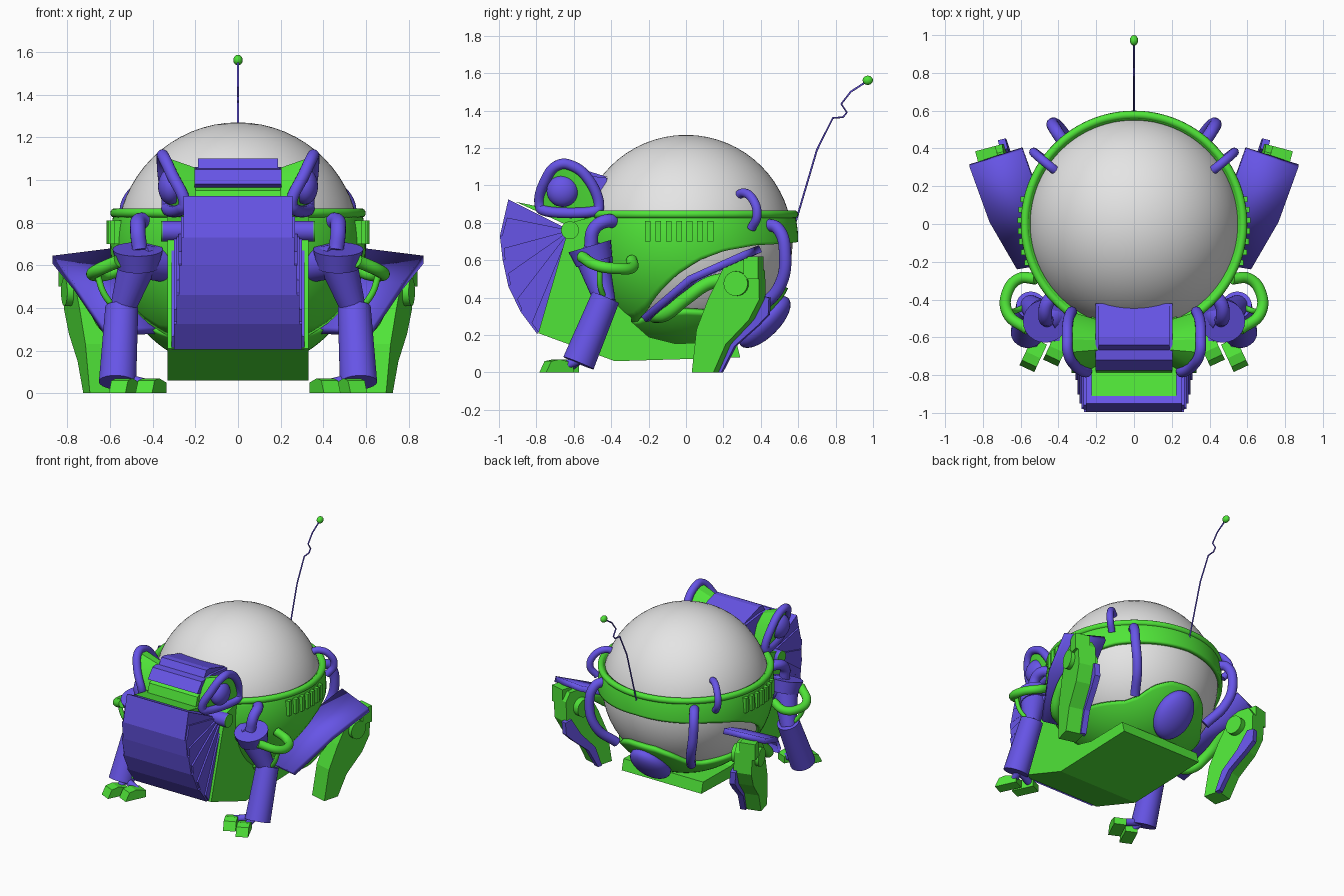
import bpy, bmesh, math
from mathutils import Vector, Matrix

if "Cube" in bpy.data.objects:
    bpy.data.objects.remove(bpy.data.objects["Cube"], do_unlink=True)


def material(name, rgb):
    m = bpy.data.materials.new(name)
    m.use_nodes = True
    m.diffuse_color = (*rgb, 1)
    m.node_tree.nodes["Principled BSDF"].inputs["Base Color"].default_value = (*rgb, 1)
    return m


GREEN = material("bright green", (0.08, 0.78, 0.04))
PURPLE = material("violet", (0.135, 0.09, 0.8))
GREY = material("light grey", (0.78, 0.78, 0.78))
CENTRE = Vector((0, 0, 0.7))
rounded = []


def finish(name, bm, mat, mirror=False, solid=0, flat=False):
    """Turn a bmesh into an object, with optional thickness and left-right mirror."""
    bmesh.ops.recalc_face_normals(bm, faces=bm.faces)
    me = bpy.data.meshes.new(name)
    bm.to_mesh(me)
    bm.free()
    me.materials.append(mat)
    ob = bpy.data.objects.new(name, me)
    bpy.context.collection.objects.link(ob)
    if solid:
        mod = ob.modifiers.new("thickness", "SOLIDIFY")
        mod.thickness, mod.offset = solid, -1
    if mirror:
        mod = ob.modifiers.new("mirror", "MIRROR")
        mod.use_mirror_merge = False
    if not flat:
        rounded.append(ob)


def prism(name, profile, x0, x1, mat, mirror=False, shear=0, move=None):
    """Extrude a (y, z) profile along x; shear leans it sideways with height."""
    bm = bmesh.new()
    a, b = [[bm.verts.new((x + (z - 0.5) * shear, y, z)) for y, z in profile] for x in (x0, x1)]
    bm.faces.new(a)
    bm.faces.new(b[::-1])
    for i in range(len(a)):
        j = (i + 1) % len(a)
        bm.faces.new((a[i], b[i], b[j], a[j]))
    if move:
        bmesh.ops.transform(bm, matrix=move, verts=bm.verts)
    finish(name, bm, mat, mirror, flat=True)


def cone(name, p, q, r0, r1, mat, mirror=True, sides=24):
    p, q = Vector(p), Vector(q)
    bm = bmesh.new()
    rot = (q - p).to_track_quat("Z", "Y").to_matrix().to_4x4()
    bmesh.ops.create_cone(bm, cap_ends=True, segments=sides, radius1=r0, radius2=r1,
                          depth=(q - p).length, matrix=Matrix.Translation((p + q) / 2) @ rot)
    finish(name, bm, mat, mirror)


def ball(name, at, size, mat, mirror=False, tilt=0, seg=32):
    bm = bmesh.new()
    m = Matrix.Translation(at) @ Matrix.Rotation(tilt, 4, "X") @ Matrix.Diagonal((*size, 1))
    bmesh.ops.create_uvsphere(bm, u_segments=seg, v_segments=seg // 2, radius=1, matrix=m)
    finish(name, bm, mat, mirror)


def tube(name, pts, r, mat, mirror=True, cyclic=False, smooth=True):
    cu = bpy.data.curves.new(name, "CURVE")
    cu.dimensions = "3D"
    cu.bevel_depth, cu.bevel_resolution, cu.use_fill_caps = r, 6, True
    cu.resolution_u = 8
    sp = cu.splines.new("BEZIER")
    sp.bezier_points.add(len(pts) - 1)
    for bp, co in zip(sp.bezier_points, pts):
        bp.co = co
        bp.handle_left_type = bp.handle_right_type = "AUTO" if smooth else "VECTOR"
    sp.use_cyclic_u = cyclic
    tmp = bpy.data.objects.new(name + "_path", cu)
    bpy.context.collection.objects.link(tmp)
    bpy.context.view_layer.update()
    me = bpy.data.meshes.new_from_object(tmp.evaluated_get(bpy.context.evaluated_depsgraph_get()))
    bm = bmesh.new()
    bm.from_mesh(me)
    bpy.data.objects.remove(tmp, do_unlink=True)
    bpy.data.meshes.remove(me)
    finish(name, bm, mat, mirror)


def lookup(table, a):
    for (a0, v0), (a1, v1) in zip(table, table[1:]):
        if a <= a1:
            return v0 + (v1 - v0) * (a - a0) / (a1 - a0)
    return table[-1][1]


def shell(name, top, bottom, radius=0.6, steps=96, rows=12):
    """Part of a sphere between two heights that vary with the angle from the back."""
    bm = bmesh.new()
    grid = []
    for i in range(steps):
        a = 2 * math.pi * i / steps
        back = math.degrees(min(a, 2 * math.pi - a))
        hi, lo = lookup(top, back), lookup(bottom, back)
        col = []
        for k in range(rows + 1):
            z = hi + (lo - hi) * k / rows
            r = math.sqrt(radius ** 2 - (z - CENTRE.z) ** 2)
            col.append(bm.verts.new((r * math.sin(a), r * math.cos(a), z)))
        grid.append(col)
    for i in range(steps):
        a, b = grid[i], grid[(i + 1) % steps]
        for k in range(rows):
            bm.faces.new((a[k], a[k + 1], b[k + 1], b[k]))
    finish(name, bm, GREEN, solid=0.03)


# Globe body and its green shell with side openings
ball("globe", CENTRE, (0.57,) * 3, GREY, seg=64)
shell("upper_shell", [(0, 0.86), (180, 0.86)],
      [(0, 0.70), (52, 0.68), (70, 0.65), (83, 0.6), (95, 0.52), (105, 0.43), (116, 0.33), (128, 0.27), (180, 0.27)])
shell("lower_shell", [(0, 0.45), (12, 0.445), (24, 0.40), (36, 0.33), (48, 0.305), (90, 0.325), (110, 0.31),
                      (128, 0.27), (180, 0.27)], [(0, 0.11), (180, 0.11)])
ring = [(0.577 * math.cos(i * math.pi / 16), 0.577 * math.sin(i * math.pi / 16), 0.845) for i in range(32)]
tube("shell_rim", ring, 0.022, GREEN, mirror=False, cyclic=True)
ball("tail_pad", (0, 0.42, 0.27), (0.14, 0.18, 0.08), PURPLE, tilt=math.radians(-135))
for i in range(7):
    y = -0.205 + 0.056 * i
    x = math.sqrt(0.6 ** 2 - y * y)
    prism("vent_%d" % (i + 1), [(y - 0.015, 0.7), (y + 0.015, 0.7), (y + 0.015, 0.81), (y - 0.015, 0.81)],
          x - 0.04, x + 0.016, GREEN, mirror=True)

# Base wedge and folding mouth
prism("base", [(-0.62, 0.80), (-0.79, 0.21), (-0.38, 0.06), (0.29, 0.08), (0.27, 0.16), (-0.06, 0.155),
               (-0.2, 0.19), (-0.29, 0.27), (-0.32, 0.5), (-0.4, 0.86)], -0.33, 0.33, GREEN)
hub = (-0.62, 0.76)
tips = [(-0.95, 0.925), (-0.995, 0.73), (-0.98, 0.6), (-0.95, 0.46), (-0.885, 0.325), (-0.795, 0.205)]
for i, (a, b) in enumerate(zip(tips, tips[1:])):
    w = 0.255 + 0.011 * i
    prism("mouth_fold_%d" % (i + 1), [hub, a, b], -w, w, PURPLE)
    mid = ((a[0] + b[0]) / 2 + 0.015, (a[1] + b[1]) / 2)
    prism("mouth_pleat_%d" % (i + 1), [hub, mid, (b[0] + 0.012, b[1])], -w - 0.012, w + 0.012, PURPLE)
cone("mouth_hinge", (0.2, *hub), (0.355, *hub), 0.048, 0.048, PURPLE)
cone("hinge_cap", (0.354, *hub), (0.36, *hub), 0.048, 0.048, GREEN)

# Head: plate, visor and eyes
prism("head_plate", [(-0.91, 0.912), (-0.78, 0.885), (-0.4, 0.885), (-0.4, 0.8), (-0.62, 0.78)],
      -0.225, 0.225, GREEN)
prism("brow", [(-0.79, 0.87), (-0.765, 0.95), (-0.7, 0.98), (-0.52, 0.98), (-0.48, 0.87)], -0.2, 0.2, GREEN)
prism("visor", [(-0.42, 1.04), (-0.60, 1.06), (-0.72, 1.05), (-0.775, 0.98), (-0.70, 0.95),
                (-0.46, 0.9)], -0.205, 0.205, PURPLE)
prism("visor_ridge", [(-0.42, 1.045), (-0.6, 1.10), (-0.64, 1.10), (-0.67, 1.05), (-0.5, 1.03)],
      -0.187, 0.187, PURPLE)
arch = [(0.332, -0.475, 0.867), (0.33, -0.465, 0.885), (0.35, -0.52, 1.03), (0.353, -0.61, 1.105),
        (0.35, -0.68, 1.11), (0.312, -0.75, 1.03), (0.25, -0.78, 0.885), (0.26, -0.765, 0.867)]
tube("eye_frame", arch, 0.028, PURPLE, cyclic=True)
bm = bmesh.new()
inner = Vector((0.17, -0.63, 0.90))
for p in arch:
    bm.verts.new(p)
    q = inner.lerp(Vector(p), 0.7)
    bm.verts.new((0.17, q.y, q.z))
bmesh.ops.convex_hull(bm, input=bm.verts)
finish("eye_socket", bm, GREEN, mirror=True)
ball("eye", (0.315, -0.66, 0.97), (0.06, 0.085, 0.085), PURPLE, mirror=True)

# Hoses on the shell
tube("side_hook", [(0.40, 0.27, 0.94), (0.45, 0.31, 0.96), (0.51, 0.36, 0.92), (0.53, 0.38, 0.84),
                   (0.49, 0.35, 0.77)], 0.024, PURPLE)
tube("rear_hose", [(0.37, 0.43, 0.79), (0.41, 0.49, 0.77), (0.43, 0.53, 0.63), (0.39, 0.5, 0.46),
                   (0.31, 0.38, 0.33)], 0.033, PURPLE)

# Front arms
tube("shoulder_hose", [(0.40, -0.36, 0.79), (0.46, -0.42, 0.81), (0.47, -0.49, 0.77), (0.46, -0.51, 0.67)],
     0.036, PURPLE)
cone("shoulder_pad", (0.47, -0.49, 0.59), (0.47, -0.515, 0.675), 0.1, 0.118, PURPLE)
cone("shoulder_mount", (0.34, -0.42, 0.6), (0.46, -0.5, 0.62), 0.08, 0.08, PURPLE)
cone("upper_arm", (0.47, -0.5, 0.61), (0.55, -0.43, 0.37), 0.09, 0.055, PURPLE)
cone("forearm", (0.565, -0.575, 0.05), (0.545, -0.43, 0.40), 0.088, 0.078, PURPLE)
tube("arm_hose", [(0.52, -0.29, 0.6), (0.61, -0.29, 0.56), (0.67, -0.36, 0.555), (0.67, -0.47, 0.57),
                  (0.56, -0.56, 0.62)], 0.03, GREEN)
tube("arm_cable", [(0.66, -0.46, 0.56), (0.63, -0.46, 0.47), (0.58, -0.44, 0.4)], 0.015, GREEN)
toe = [(0.06, 0), (0.06, 0.05), (-0.02, 0.07), (-0.07, 0.06), (-0.1, 0.0)]
for i, (x, y) in enumerate([(0.525, -0.675), (0.4, -0.645)]):
    place = Matrix.Translation((x, y, 0)) @ Matrix.Rotation(math.radians(25), 4, "Z")
    prism("toe_%d" % (i + 1), toe, -0.043, 0.043, GREEN, mirror=True, move=place)
    cone("toe_link_%d" % (i + 1), (0.54, -0.57, 0.07), (x, y + 0.03, 0.035), 0.025, 0.025, PURPLE, sides=12)

# Hind legs: thigh plate, strut, and a shin turned slightly outward
bm = bmesh.new()
rows = [[bm.verts.new(p) for p in pair] for pair in (
    ((0.38, -0.2, 0.31), (0.62, -0.24, 0.30)),
    ((0.48, 0.08, 0.54), (0.765, 0.01, 0.515)),
    ((0.59, 0.39, 0.68), (0.87, 0.30, 0.645)))]
for a, b in zip(rows, rows[1:]):
    bm.faces.new((a[0], a[1], b[1], b[0]))
finish("thigh_plate", bm, PURPLE, mirror=True, solid=0.04)
tube("thigh_strut", [(0.5, -0.17, 0.30), (0.6, -0.11, 0.31), (0.66, 0.0, 0.395), (0.68, 0.13, 0.48),
                     (0.7, 0.27, 0.5)], 0.036, GREEN)
pivot = Matrix.Translation((0.73, 0.28, 0))
yaw = pivot @ Matrix.Rotation(math.radians(-15), 4, "Z") @ pivot.inverted()
prism("shin", [(0.22, 0.57), (0.28, 0.6), (0.37, 0.6), (0.41, 0.54), (0.41, 0.39), (0.35, 0.28), (0.22, 0.15),
               (0.15, 0.0), (0.03, 0.0), (0.06, 0.23), (0.13, 0.4)], 0.66, 0.79, GREEN, mirror=True, shear=0.06,
      move=yaw)
prism("shin_guard", [(0.38, 0.41), (0.435, 0.40), (0.43, 0.31), (0.37, 0.25), (0.24, 0.14), (0.165, 0.0),
                     (0.13, 0.0), (0.18, 0.15), (0.3, 0.28)], 0.645, 0.685, PURPLE, mirror=True, shear=0.06,
      move=yaw)
cone("knee_disc", (0.62, 0.31, 0.475), (0.815, 0.265, 0.475), 0.066, 0.066, GREEN)
prism("knee_block", [(0.33, 0.5), (0.41, 0.5), (0.41, 0.62), (0.33, 0.62)], 0.70, 0.81, GREEN, mirror=True,
      move=yaw)

# Antenna
tube("antenna", [(0, 0.585, 0.8), (0, 0.70, 1.19), (0, 0.785, 1.36), (0, 0.84, 1.365), (0, 0.86, 1.39),
                 (0, 0.83, 1.435), (0, 0.88, 1.5), (0, 0.965, 1.555)], 0.005, PURPLE, mirror=False, smooth=False)
ball("antenna_tip", (0, 0.972, 1.562), (0.022, 0.028, 0.025), GREEN, seg=16)

# Smooth shading with sharp edges kept
bpy.ops.object.select_all(action="DESELECT")
for ob in rounded:
    ob.select_set(True)
bpy.context.view_layer.objects.active = rounded[0]
bpy.ops.object.shade_smooth_by_angle(angle=math.radians(32))
